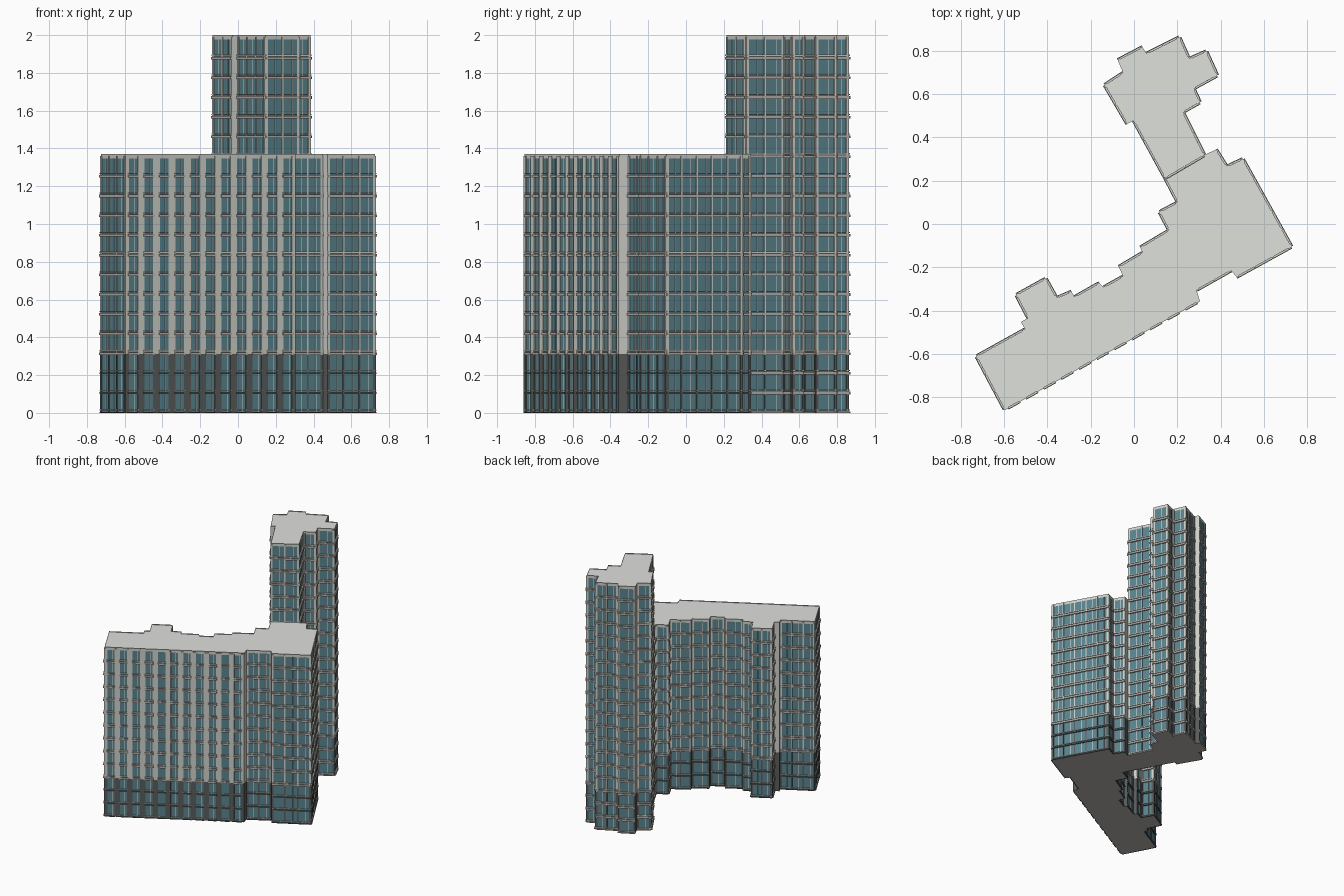
import bpy, bmesh, math
from mathutils import Vector

if "Cube" in bpy.data.objects:
    bpy.data.objects.remove(bpy.data.objects["Cube"])

# Materials, one per flat colour
COLOURS = {
    "glass": (0.10, 0.225, 0.265),
    "concrete": (0.62, 0.62, 0.58),
    "dark cladding": (0.10, 0.105, 0.105),
    "roof": (0.74, 0.75, 0.72),
    "slab edge": (0.46, 0.45, 0.42),
    "window frame": (0.78, 0.79, 0.77),
}
NAMES = list(COLOURS)
MATS = []
for name, rgb in COLOURS.items():
    m = bpy.data.materials.new(name)
    m.diffuse_color = (*rgb, 1)
    m.use_nodes = True
    m.node_tree.nodes["Principled BSDF"].inputs["Base Color"].default_value = m.diffuse_color
    MATS.append(m)

FLOOR = 0.1043          # storey height
BASE = FLOOR * 3        # top of the dark podium storeys
SHRINK = 0.995          # leaves room for the projecting trim

# Footprints, counterclockwise
BLOCK = [(-.60, -.86), (.305, -.355), (.29, -.305), (.45, -.215), (.475, -.245),
         (.73, -.105), (.505, .30), (.43, .265), (.38, .345), (.325, .32),
         (.145, .215), (.205, .10), (.12, .055), (.165, -.03), (.03, -.11),
         (.04, -.135), (-.07, -.20), (-.05, -.245), (-.14, -.295), (-.16, -.275),
         (-.275, -.34), (-.29, -.315), (-.36, -.345), (-.41, -.255), (-.545, -.33),
         (-.49, -.435), (-.525, -.455), (-.505, -.49), (-.73, -.615)]
TOWER = [(.145, .215), (.325, .32), (.225, .52), (.305, .565), (.275, .63),
         (.385, .69), (.335, .80), (.255, .765), (.21, .865), (.06, .79),
         (.04, .82), (-.075, .76), (-.05, .70), (-.135, .645), (-.03, .465),
         (0, .48)]


def finish(bm, name):
    mesh = bpy.data.meshes.new(name)
    bm.to_mesh(mesh)
    bm.free()
    ob = bpy.data.objects.new(name, mesh)
    bpy.context.collection.objects.link(ob)
    for m in MATS:
        mesh.materials.append(m)


def core(name, pts, top):
    """Glazed prism with blank short returns, a parapet and a flat roof."""
    bm = bmesh.new()
    levels = [0, BASE, top - 0.022, top]
    rings = [[bm.verts.new((x, y, z)) for x, y in pts] for z in levels]
    n = len(pts)
    for k in range(3):
        for i in range(n):
            j = (i + 1) % n
            f = bm.faces.new((rings[k][i], rings[k][j], rings[k + 1][j], rings[k + 1][i]))
            blank = (pts[j] - pts[i]).length < 0.07
            mat = "concrete" if k == 2 else "glass"
            if blank:
                mat = "dark cladding" if k == 0 else "concrete"
            f.material_index = NAMES.index(mat)
    bm.faces.new(rings[0][::-1]).material_index = NAMES.index("slab edge")
    lid = bm.faces.new(rings[3])
    lid.material_index = NAMES.index("concrete")
    # Parapet rim around a sunken roof
    bmesh.ops.inset_region(bm, faces=[lid], thickness=0.008, use_even_offset=True)
    lid.material_index = NAMES.index("roof")
    for v in lid.verts:
        v.co.z -= 0.006
    finish(bm, name)


def bar(bm, a, d, s0, s1, z0, z1, out, mat):
    """Box on a wall from a along d, between distances s0-s1 and heights z0-z1."""
    nrm = Vector((d.y, -d.x))
    corners = [a + d * s0 - nrm * 0.002, a + d * s0 + nrm * out,
               a + d * s1 + nrm * out, a + d * s1 - nrm * 0.002]
    lo, hi = ([bm.verts.new((c.x, c.y, z)) for c in corners] for z in (z0, z1))
    faces = [lo[::-1], hi] + [(lo[i], lo[(i + 1) % 4], hi[(i + 1) % 4], hi[i]) for i in range(4)]
    for f in faces:
        bm.faces.new(f).material_index = NAMES.index(mat)


def pier(bm, a, d, s, width, z0, top, out):
    """Vertical pier, dark in the podium and pale above it."""
    if z0 < BASE:
        bar(bm, a, d, s - width / 2, s + width / 2, z0, BASE, out, "dark cladding")
    bar(bm, a, d, s - width / 2, s + width / 2, max(z0, BASE), top, out, "concrete")


def trim(name, pts, top, bottom_of):
    bm_p, bm_s, bm_f = bmesh.new(), bmesh.new(), bmesh.new()
    for i, a in enumerate(pts):
        b = pts[(i + 1) % len(pts)]
        length, d = (b - a).length, (b - a).normalized()
        start = bottom_of(i)
        if length < 0.07 or start is None:
            continue
        long_wall = length > 0.8
        bays = 11 if long_wall else max(1, round(length / 0.1))
        w = length / bays
        # Piers: broad on the long front wall, slim elsewhere
        for k in range(bays + 1):
            end = k in (0, bays)
            width = 0.040 if long_wall else (0.014 if end else 0.009)
            if long_wall and end:
                width = 0.022
            s = min(max(k * w, width / 2), length - width / 2)
            pier(bm_p, a, d, s, width, start, top - 0.01, 0.004)
        # Pale window mullions, a little off the bay centre
        for k in range(bays):
            s = (k + 0.6) * w
            bar(bm_f, a, d, s - 0.0015, s + 0.0015, start, top - 0.022, 0.002, "window frame")
        # Slab edge, shadow joint and rail, one set per storey
        for n in range(int(top / FLOOR) + 1):
            z = n * FLOOR
            if z < start - 0.001 or z > top - 0.03:
                continue
            # Podium storeys of the block carry thinner, darker trim
            low = top < 1.5 and z < BASE - 0.01
            spans = [((k + 0.16) * w, (k + 0.84) * w) for k in range(bays)] if long_wall else [(0, length)]
            for s0, s1 in spans:
                if low:
                    bar(bm_s, a, d, s0, s1, max(0, z - 0.003), z + 0.005, 0.009, "dark cladding")
                    bar(bm_s, a, d, s0, s1, z + 0.013, z + 0.017, 0.007, "slab edge")
                else:
                    bar(bm_s, a, d, s0, s1, max(0, z - 0.006), z + 0.008, 0.010, "slab edge")
                    bar(bm_s, a, d, s0, s1, z + 0.008, z + 0.011, 0.003, "dark cladding")
                    bar(bm_s, a, d, s0, s1, z + 0.013, z + 0.019, 0.008, "concrete")
    finish(bm_p, name + "_piers")
    finish(bm_s, name + "_slab_edges")
    finish(bm_f, name + "_window_mullions")


block = [Vector(p) * SHRINK for p in BLOCK]
tower = [Vector(p) * SHRINK for p in TOWER]
core("lower_block", block, 1.37)
core("tower", tower, 2.0)
# The wall shared with the tower is bare on the block and starts above its roof
trim("lower_block", block, 1.37, lambda i: None if i == 9 else 0)
trim("tower", tower, 2.0, lambda i: 1.37 if i == 0 else 0)
